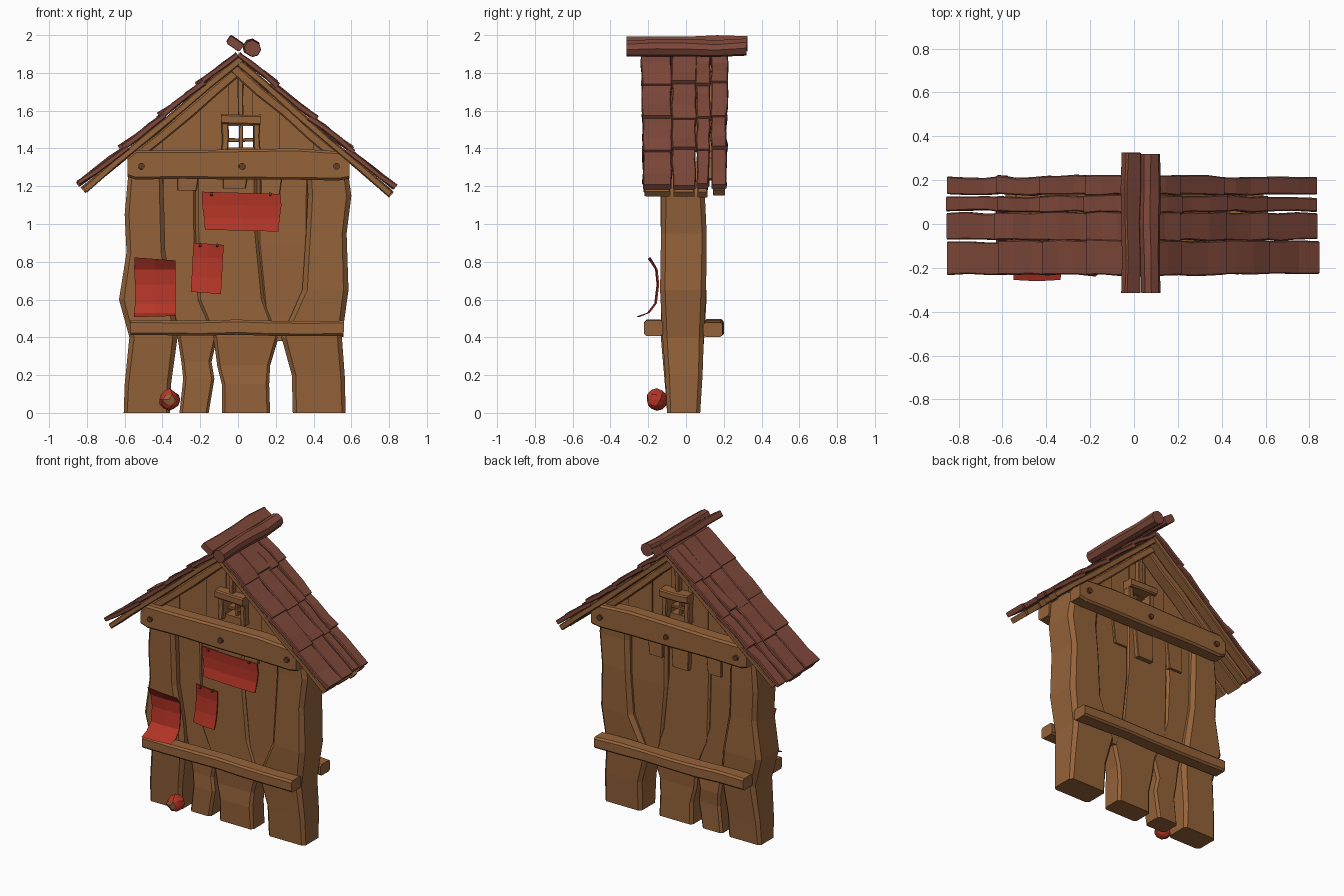
import bpy, bmesh, random
from mathutils import Vector

random.seed(4)
cube = bpy.data.objects.get("Cube")
if cube:
    bpy.data.objects.remove(cube)


def material(name, rgb):
    m = bpy.data.materials.new(name)
    m.use_nodes = True
    m.diffuse_color = (*rgb, 1)
    m.node_tree.nodes["Principled BSDF"].inputs["Base Color"].default_value = (*rgb, 1)
    return m


WOOD = material("brown wood", (0.30, 0.125, 0.042))
SHINGLE = material("red brown shingle", (0.215, 0.066, 0.043))
PAPER = material("red paper", (0.47, 0.036, 0.02))
NAIL = material("dark nail", (0.13, 0.045, 0.02))
Y = Vector((0, 1, 0))
X = Vector((1, 0, 0))


def jit(a):
    return random.uniform(-a, a)


def finish(name, bm, mat):
    bmesh.ops.recalc_face_normals(bm, faces=bm.faces)
    me = bpy.data.meshes.new(name)
    bm.to_mesh(me)
    bm.free()
    me.materials.append(mat)
    ob = bpy.data.objects.new(name, me)
    bpy.context.collection.objects.link(ob)
    return ob


def ring(c, s, u, w, t, ch):
    """Rectangle section with cut corners, centred on c."""
    a, b = w / 2, t / 2
    k = ch * min(a, b)
    pts = [(a, b - k), (a - k, b), (k - a, b), (-a, b - k),
           (-a, k - b), (k - a, -b), (a - k, -b), (a, k - b)]
    return [c + s * p + u * q for p, q in pts]


def loft(name, rings, mat):
    bm = bmesh.new()
    vs = [[bm.verts.new(p) for p in r] for r in rings]
    n = len(vs[0])
    for lo, hi in zip(vs, vs[1:]):
        for i in range(n):
            j = (i + 1) % n
            bm.faces.new((lo[i], lo[j], hi[j], hi[i]))
    bm.faces.new(vs[0])
    bm.faces.new(vs[-1])
    return finish(name, bm, mat)


def beam(name, p0, p1, side, w, t, mat=WOOD, n=5, wob=0.006, ch=0.3):
    """Rough-hewn beam from p0 to p1; w runs along side, t across it."""
    p0, p1, side = Vector(p0), Vector(p1), Vector(side).normalized()
    up = (p1 - p0).normalized().cross(side)
    rings = []
    for i in range(n):
        c = p0.lerp(p1, i / (n - 1)) + side * jit(wob) + up * jit(wob)
        rings.append(ring(c, side, up, w + jit(wob), t + jit(wob), ch))
    return loft(name, rings, mat)


def plank(name, rows, y0, y1, bulge=0.0):
    """Upright plank from rows of (z, left edge, right edge)."""
    rings = []
    for z, a, b in rows:
        g = bulge * min(1, z / 0.5)
        f, r = y0 - g + jit(0.006) * (z > 0), y1 + g + jit(0.006)
        rings.append(ring(Vector(((a + b) / 2, (f + r) / 2, z)), X, Y, b - a, r - f, 0.22))
    return loft(name, rings, WOOD)


def board(name, outline, y0, y1):
    """Flat board from an x-z outline."""
    return loft(name, [[Vector((x, y, z)) for x, z in outline] for y in (y0, y1)], WOOD)


# Wall: two thick corner posts and thinner planks that narrow into feet
plank("right_post", [(0, -.605, -.36), (.15, -.6, -.355), (.4, -.575, -.32), (.6, -.63, -.34),
                     (.85, -.59, -.385), (1.05, -.6, -.39), (1.33, -.575, -.4)], -.10, .07, .035)
plank("left_post", [(0, .29, .57), (.2, .285, .565), (.4, .23, .55), (.65, .34, .585),
                    (.95, .36, .575), (1.15, .37, .6), (1.33, .36, .575)], -.10, .07, .035)
plank("narrow_plank", [(0, -.31, -.155), (.18, -.29, -.125), (.27, -.3, -.14), (.4, -.32, -.11),
                       (.7, -.39, -.21), (1.0, -.41, -.22), (1.33, -.41, -.22)], -.08, .06)
plank("wide_plank", [(0, -.085, .17), (.15, -.085, .165), (.25, -.11, .17), (.4, -.13, .215),
                     (.6, -.215, .14), (1.0, -.225, .1), (1.33, -.225, .1)], -.088, .06)
plank("inner_plank", [(.38, .19, .26), (.5, .14, .36), (.9, .1, .375), (1.33, .1, .38)], -.082, .066)
plank("filler_plank", [(.42, -.42, .38), (.8, -.42, .38), (1.33, -.42, .38)], -.05, .035)

# Short split battens behind the top beam
for i, (a, b) in enumerate([(-.32, -.2), (-.08, .06), (.12, .24)]):
    plank(f"back_batten_{i}", [(1.1 + jit(.04), a, b - .02), (1.3, a, b)], .05, .085)
    plank(f"front_batten_{i}", [(1.17 + jit(.02), a, b - .02), (1.3, a, b)], -.1, -.07)

# Cross beams and rails on both faces, with nails
for face, yb, yr in (("front", -.165, -.17), ("back", .135, .145)):
    loft(f"{face}_top_beam", [ring(Vector((x, yb, (lo + hi) / 2)), Y, Vector((0, 0, 1)), .1, hi - lo, .25)
                              for x, lo, hi in [(-.585, 1.25, 1.35), (-.54, 1.235, 1.39), (-.3, 1.24, 1.39),
                                                (0, 1.235, 1.395), (.3, 1.235, 1.4), (.53, 1.23, 1.385),
                                                (.59, 1.24, 1.35)]], WOOD)
    beam(f"{face}_low_rail", (-.57, yr, .455), (.56, yr, .445), Y, .1, .08, n=7, wob=.004)
    s = -1 if yb < 0 else 1
    for i, x in enumerate((-.51, .02, .52)):
        beam(f"{face}_nail_{i}", (x, yb, 1.305), (x, yb + s * .064, 1.305), X, .034, .034, NAIL, 2, .002, .6)

# Gable boards, leaving a window opening in the middle
def roof_z(x):
    return 1.835 - .835 * abs(x)


for i, (a, b, low) in enumerate([(-.57, -.4, 1.3), (-.4, -.2, 1.3), (-.2, -.05, 1.3), (-.05, .012, 1.52),
                                 (.012, .08, 1.52), (.08, .22, 1.3), (.22, .4, 1.3), (.4, .57, 1.3)]):
    d = .008 * (i % 2)
    board(f"gable_board_{i}", [(a, low), (b, low), (b, roof_z(b)), (a, roof_z(a))], -.06 + d, .05 - d)
board("window_sill_board", [(-.06, 1.3), (.09, 1.3), (.09, 1.405), (-.06, 1.405)], -.06, .05)

# Window frame and crossbars
beam("window_lintel", (-.09, 0, 1.555), (.12, 0, 1.55), Y, .24, .055, n=4, wob=.004)
for i, x in enumerate((-.068, .1)):
    beam(f"window_jamb_{i}", (x, 0, 1.38), (x, 0, 1.54), Y, .19, .036, n=3, wob=.003)
beam("window_upright", (.015, 0, 1.39), (.018, 0, 1.54), Y, .08, .02, n=3, wob=.002)
beam("window_crossbar", (-.07, 0, 1.442), (.1, 0, 1.446), Y, .08, .02, n=3, wob=.002)
beam("king_strut_front", (.012, -.075, 1.57), (.012, -.075, 1.83), Y, .04, .03, n=3, wob=.003)
beam("king_strut_back", (.012, .065, 1.57), (.012, .065, 1.83), Y, .04, .03, n=3, wob=.003)

# Roof: boards in four strips, rows of shingles on top, rafters beneath
COLUMNS = [(-.23, -.08), (-.073, .05), (.058, .125), (.137, .215)]
ROWS = [0, .28, .55, .81, 1.1]
for side, label, end in ((-1, "right", 1.215), (1, "left", 1.185)):
    apex = Vector((0, 0, 1.925))
    slope = Vector((side * .85, 0, end)) - apex
    length = slope.length
    slope.normalize()
    normal = Vector((-slope.z * side, 0, abs(slope.x)))

    def on_roof(t, h, y):
        return apex + slope * t + normal * h + Y * y

    for c, (a, b) in enumerate(COLUMNS):
        mid = (a + b) / 2
        beam(f"{label}_roof_board_{c}", on_roof(.01, -.05, mid), on_roof(length - .01 + jit(.012), -.048, mid),
             Y, b - a - .012, .036, n=6, wob=.004)
        for r in range(4):
            t0, t1 = max(.02, ROWS[r] - .03), min(ROWS[r + 1], length) + jit(.012)
            beam(f"{label}_shingle_{r}_{c}", on_roof(t0, -.022, mid), on_roof(t1, -.005 + jit(.004), mid),
                 Y, b - a + .004 * (3 - r), .03, SHINGLE, 4, .005, .35)
    for face, y in (("front", -.12), ("back", .105)):
        beam(f"{label}_{face}_rafter", on_roof(.05, -.092, y), on_roof(.78, -.092, y), Y, .09, .05, n=5)

# Ridge: a tilted plank beside a rough log
beam("ridge_plank", (-.015, -.315, 1.955), (-.01, .325, 1.96), (.8, 0, -.55), .085, .045, SHINGLE, 5, .007)
beam("ridge_log", (.078, -.315, 1.93), (.072, .32, 1.935), (.85, 0, -.5), .085, .08, SHINGLE, 5, .005, .55)


# Notices: thin bent sheets from rows of (z, y, left, right, tilt)
def sheet(name, rows):
    rings = []
    for z, y, a, b, tilt in rows:
        m = (a + b) / 2
        edge = [(a, y, z + tilt), (m, y - .006, z), (b, y, z - tilt)]
        front = [Vector(p) for p in edge]
        rings.append(front + [p + Y * .008 for p in reversed(front)])
    return loft(name, rings, PAPER)


sheet("wide_notice", [(.965, -.125, -.175, .215, .005), (1.03, -.112, -.18, .22, .002),
                      (1.1, -.112, -.19, .23, .003), (1.165, -.118, -.19, .225, .006)])
sheet("small_notice", [(.635, -.128, -.25, -.09, .006), (.72, -.112, -.245, -.085, .004),
                       (.82, -.108, -.24, -.08, .004), (.895, -.116, -.235, -.075, .006)])
sheet("curled_notice", [(.51, -.255, -.55, -.335, -.003), (.53, -.2, -.55, -.33, 0), (.58, -.162, -.545, -.33, 0),
                        (.68, -.15, -.545, -.33, 0), (.76, -.158, -.55, -.33, 0), (.815, -.195, -.548, -.33, .008)])
for i, (x, z) in enumerate([(-.14, 1.15), (.17, 1.15), (-.2, .88), (-.11, .88)]):
    beam(f"notice_pin_{i}", (x, -.1, z), (x, -.132, z + .01), X, .014, .014, NAIL, 2, 0, .5)

# Crumpled paper ball at the foot of the wall
bm = bmesh.new()
bmesh.ops.create_icosphere(bm, subdivisions=2, radius=.056)
for v in bm.verts:
    v.co = v.co * (1 + jit(.12)) + Vector((-.365, -.155, .07))
ball = finish("paper_ball", bm, PAPER)
ball.data.materials.append(WOOD)
for f in ball.data.polygons:
    f.material_index = int(f.normal.y < -.88)
